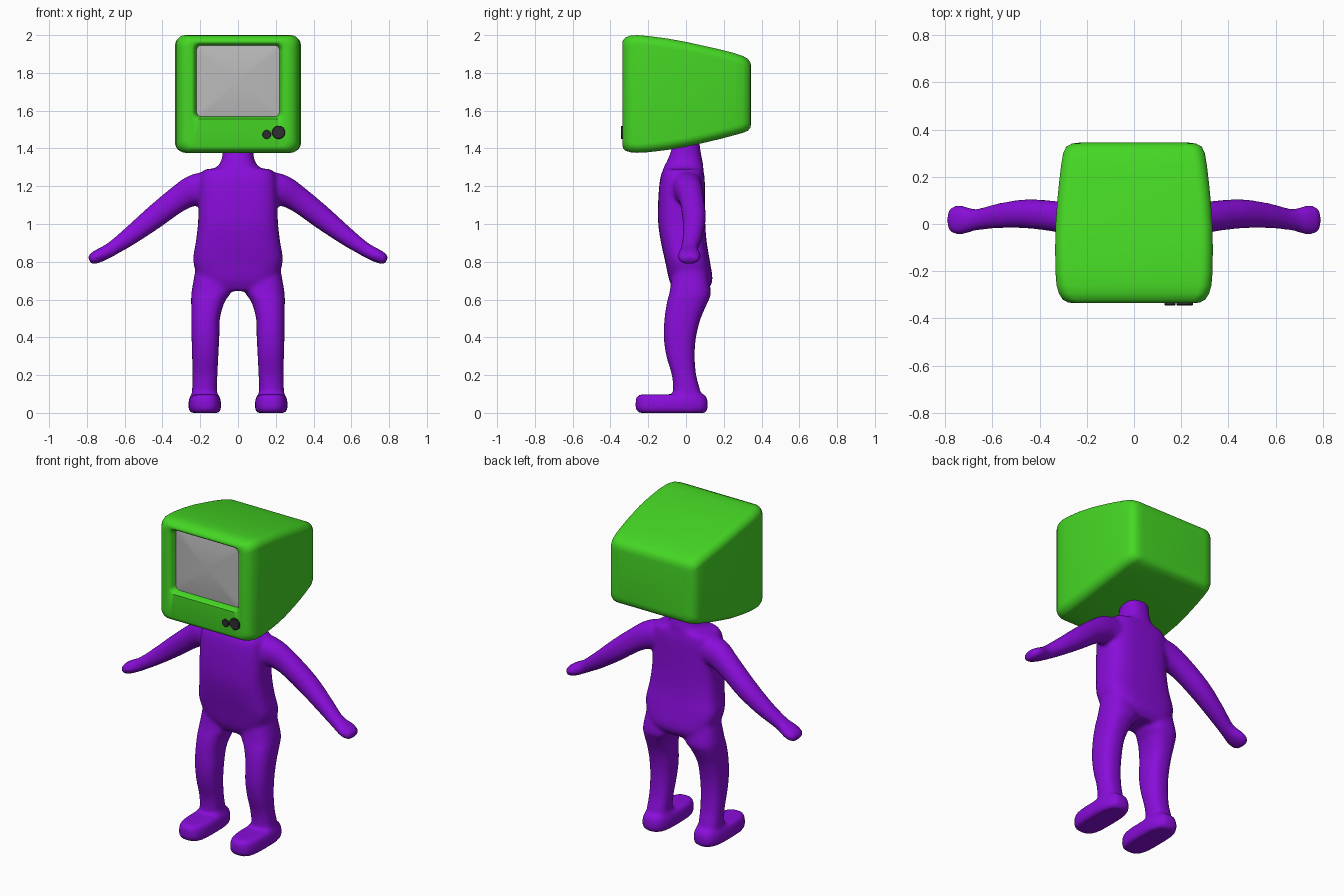
import bpy, bmesh, math
from mathutils import Vector

if "Cube" in bpy.data.objects:
    bpy.data.objects.remove(bpy.data.objects["Cube"])


def material(name, rgb):
    m = bpy.data.materials.new(name)
    m.diffuse_color = (*rgb, 1)
    m.use_nodes = True
    m.node_tree.nodes["Principled BSDF"].inputs["Base Color"].default_value = m.diffuse_color
    return m


GREEN = material("green casing", (0.06, 0.68, 0.018))
PURPLE = material("purple skin", (0.25, 0.004, 0.70))
GREY = material("grey screen", (0.50, 0.50, 0.50))
DARK = material("dark knobs", (0.028, 0.026, 0.032))


def bridge(bm, rings, cap_start=True, cap_end=True):
    """Skin a list of point rings with quads."""
    vs = [[bm.verts.new(p) for p in r] for r in rings]
    n = len(vs[0])
    for a, b in zip(vs, vs[1:]):
        for i in range(n):
            j = (i + 1) % n
            bm.faces.new((a[i], a[j], b[j], b[i]))
    if cap_start:
        bm.faces.new(vs[0])
    if cap_end:
        bm.faces.new(vs[-1])


def finish(bm, name, mat, angle=None):
    bmesh.ops.recalc_face_normals(bm, faces=bm.faces)
    me = bpy.data.meshes.new(name)
    bm.to_mesh(me)
    bm.free()
    me.materials.append(mat)
    ob = bpy.data.objects.new(name, me)
    bpy.context.collection.objects.link(ob)
    for p in me.polygons:
        p.use_smooth = True
    if angle:
        bpy.ops.object.select_all(action='DESELECT')
        ob.select_set(True)
        bpy.context.view_layer.objects.active = ob
        bpy.ops.object.shade_smooth_by_angle(angle=math.radians(angle))
    return ob


def smooth_rows(rows, steps=4):
    """Catmull-Rom resampling of parameter rows."""
    out = []
    for i in range(len(rows) - 1):
        p = [rows[max(0, min(len(rows) - 1, i + k))] for k in (-1, 0, 1, 2)]
        for s in range(steps):
            t = s / steps
            out.append([0.5 * (2 * b + (c - a) * t + (2 * a - 5 * b + 4 * c - d) * t * t
                               + (3 * b - a - 3 * c + d) * t ** 3) for a, b, c, d in zip(*p)])
    return out + [list(rows[-1])]


def oval(c, u, v, e, n=40):
    """Superellipse ring around c with half axes u and v."""
    pts = []
    for i in range(n):
        a = 2 * math.pi * i / n
        k, s = math.cos(a), math.sin(a)
        pts.append(c + u * math.copysign(abs(k) ** (2 / e), k)
                   + v * math.copysign(abs(s) ** (2 / e), s))
    return pts


def column(bm, rows, e, side=1):
    """Upright limb from rows of (z, x0, x1, y0, y1)."""
    bridge(bm, [oval(Vector((side * (x0 + x1) / 2, (y0 + y1) / 2, z)),
                     Vector(((x1 - x0) / 2, 0, 0)), Vector((0, (y1 - y0) / 2, 0)), e)
                for z, x0, x1, y0, y1 in smooth_rows(rows)])


def rounded(y, hw, z0, z1, r, n=8):
    """Rounded rectangle ring in the xz plane."""
    pts = []
    corners = ((hw - r, z1 - r), (r - hw, z1 - r), (r - hw, z0 + r), (hw - r, z0 + r))
    for q, (cx, cz) in enumerate(corners):
        for i in range(n + 1):
            a = math.pi / 2 * (q + i / n)
            pts.append(Vector((cx + r * math.cos(a), y, cz + r * math.sin(a))))
    return pts


# Body: overlapping limbs fused into one smooth skin
bm = bmesh.new()
torso = [(.645, .15, -.06, .11), (.7, .2, -.088, .14), (.8, .237, -.110, .127),
         (.9, .224, -.132, .11), (1.0, .212, -.147, .102), (1.1, .209, -.148, .10),
         (1.2, .206, -.142, .10), (1.26, .198, -.132, .097), (1.292, .17, -.118, .088)]
column(bm, [(z, -w, w, a, b) for z, w, a, b in torso], 3.2)
neck = [(1.24, .12, -.12, .09), (1.29, .125, -.122, .092), (1.32, .095, -.107, .09),
        (1.37, .082, -.085, .08), (1.45, .078, -.06, .068)]
column(bm, [(z, -w, w, a, b) for z, w, a, b in neck], 2.4)

leg = [(.76, .05, .225, -.07, .11), (.64, .04, .246, -.087, .132), (.59, .07, .248, -.10, .117),
       (.5, .096, .247, -.114, .078), (.4, .099, .246, -.118, .053), (.3, .104, .243, -.104, .046),
       (.2, .109, .241, -.075, .054), (.12, .112, .243, -.068, .075), (.04, .11, .245, -.07, .09)]
foot = [(0, .1, .25, -.25, .1), (.02, .09, .262, -.266, .115), (.06, .09, .262, -.267, .115),
        (.085, .097, .255, -.262, .108), (.098, .105, .245, -.25, .1)]
arm = [(.1, 0, 1.20, .083, .08), (.22, .01, 1.183, .083, .077), (.32, .03, 1.13, .069, .066),
       (.45, .043, 1.03, .061, .062), (.57, .035, .937, .049, .053), (.67, .018, .867, .038, .046),
       (.73, .017, .835, .036, .062), (.772, .017, .815, .03, .056), (.788, .017, .808, .015, .035)]
for side in (1, -1):
    column(bm, leg, 2.5, side)
    column(bm, foot, 3, side)
    rows = smooth_rows(arm)
    rings = []
    for i, (x, y, z, rp, ry) in enumerate(rows):
        a, b = rows[max(i - 1, 0)], rows[min(i + 1, len(rows) - 1)]
        t = Vector((b[0] - a[0], 0, b[2] - a[2])).normalized()
        rings.append(oval(Vector((side * x, y, z)), Vector((-t.z * side, 0, t.x)) * rp,
                          Vector((0, ry, 0)), 2.2))
    bridge(bm, rings)
body = finish(bm, "body", PURPLE)
rem = body.modifiers.new("fuse", 'REMESH')
rem.mode = 'VOXEL'
rem.voxel_size = 0.011
rem.use_smooth_shade = True
sm = body.modifiers.new("soften", 'SMOOTH')
sm.factor = 0.5
sm.iterations = 10

# Head casing: rows of (y, half width, bottom, top, corner radius) from back to front
shell = [(.345, .23, 1.535, 1.83, .03), (.341, .262, 1.51, 1.855, .04), (.328, .287, 1.494, 1.874, .045),
         (.30, .300, 1.482, 1.890, .05), (.255, .308, 1.470, 1.905, .05), (.18, .317, 1.450, 1.924, .05),
         (.10, .325, 1.431, 1.942, .05), (0, .332, 1.409, 1.964, .05), (-.10, .334, 1.392, 1.982, .05),
         (-.20, .333, 1.380, 1.995, .05), (-.26, .328, 1.377, 2.0, .05), (-.295, .318, 1.380, 1.997, .05),
         (-.32, .302, 1.388, 1.988, .05), (-.332, .28, 1.40, 1.975, .045),
         (-.335, .262, 1.412, 1.968, .04)]
opening = [(-.335, .244, 1.555, 1.962, .035), (-.332, .237, 1.558, 1.957, .032),
           (-.322, .228, 1.564, 1.950, .03), (-.295, .22, 1.568, 1.946, .028)]
bm = bmesh.new()
bridge(bm, [rounded(*r) for r in shell + opening], cap_end=False)
finish(bm, "head_casing", GREEN, 40)

# Slightly domed screen filling the opening
bm = bmesh.new()
bridge(bm, [rounded(-.295 - .014 * (1 - k * k), .22 * k, 1.757 - .189 * k, 1.757 + .189 * k, .028 * k)
            for k in (1, .85, .65, .45, .25, .08)], cap_start=False)
for f in bm.faces:
    f.normal_update()
screen = finish(bm, "screen", GREY, 40)
if sum(p.normal.y for p in screen.data.polygons) > 0:
    screen.data.flip_normals()

# Two control knobs
for name, x, z, r in (("large_knob", .215, 1.485, .035), ("small_knob", .152, 1.474, .023)):
    bm = bmesh.new()
    bridge(bm, [oval(Vector((x, y, z)), Vector((k * r, 0, 0)), Vector((0, 0, k * r)), 2, 24)
                for y, k in ((-.31, 1), (-.342, 1), (-.345, .9))])
    finish(bm, name, DARK, 30)
